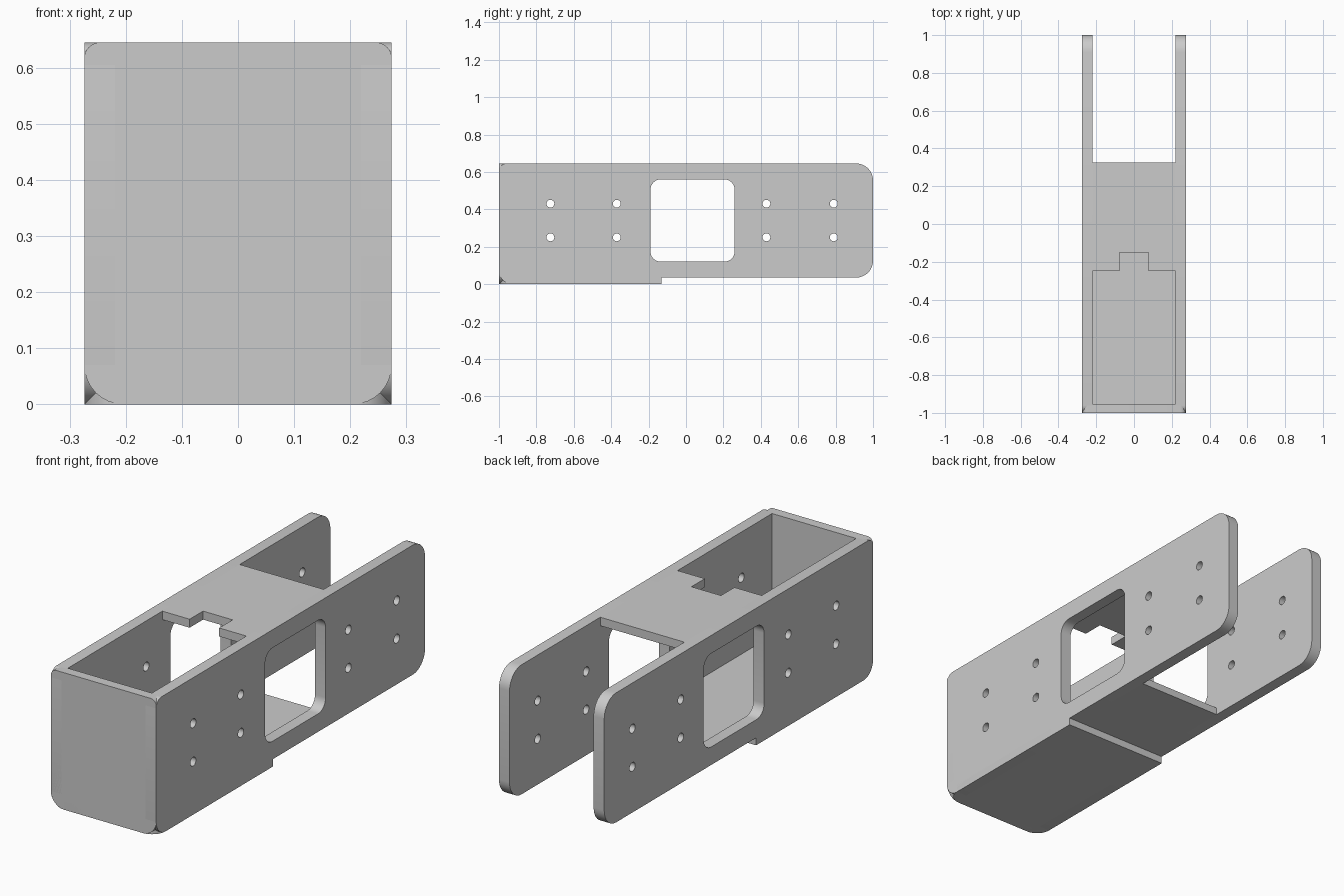
import bpy, bmesh, math
from mathutils import Matrix

cube = bpy.data.objects.get("Cube")
if cube:
    bpy.data.objects.remove(cube, do_unlink=True)

grey = bpy.data.materials.new("plain grey")
grey.use_nodes = True
COLOUR = (0.6, 0.6, 0.6, 1)
grey.diffuse_color = COLOUR
grey.node_tree.nodes["Principled BSDF"].inputs["Base Color"].default_value = COLOUR

W, T, H = 0.274, 0.055, 0.645   # half width, wall thickness, height
INNER = W - T
STEP = 0.035                    # height of the step under the body


def rounded(corners, steps=8):
    """Outline from (u, v, radius) corners, with an arc at each radius."""
    pts = []
    n = len(corners)
    for i, (u, v, r) in enumerate(corners):
        if r == 0:
            pts.append((u, v))
            continue
        def toward(c):
            du, dv = c[0] - u, c[1] - v
            d = math.hypot(du, dv)
            return du / d, dv / d
        a, b = toward(corners[i - 1]), toward(corners[(i + 1) % n])
        for k in range(steps + 1):
            t = math.pi / 2 * k / steps
            p, q = r * (1 - math.sin(t)), r * (1 - math.cos(t))
            pts.append((u + a[0] * p + b[0] * q, v + a[1] * p + b[1] * q))
    return pts


def circle(u, v, r, n=20):
    return [(u + r * math.cos(math.tau * k / n), v + r * math.sin(math.tau * k / n))
            for k in range(n)]


def rect(u0, u1, v0, v1, r=0):
    return rounded([(u0, v0, r), (u1, v0, r), (u1, v1, r), (u0, v1, r)])


def plate(name, loops, axis, lo, hi):
    """Flat sheet with holes, spanning lo to hi along the given axis."""
    curve = bpy.data.curves.new(name, "CURVE")
    curve.dimensions = "2D"
    curve.fill_mode = "BOTH"
    curve.extrude = (hi - lo) / 2
    for loop in loops:
        s = curve.splines.new("POLY")
        s.points.add(len(loop) - 1)
        s.use_cyclic_u = True
        for p, (u, v) in zip(s.points, loop):
            p.co = (u, v, 0, 1)
    tmp = bpy.data.objects.new(name + "_outline", curve)
    bpy.context.collection.objects.link(tmp)
    bpy.context.view_layer.update()
    graph = bpy.context.evaluated_depsgraph_get()
    mesh = bpy.data.meshes.new_from_object(tmp.evaluated_get(graph))
    bpy.data.objects.remove(tmp, do_unlink=True)
    mid = (lo + hi) / 2
    frames = {"x": ((0, 0, 1, mid), (1, 0, 0, 0), (0, 1, 0, 0), (0, 0, 0, 1)),
              "y": ((1, 0, 0, 0), (0, 0, -1, mid), (0, 1, 0, 0), (0, 0, 0, 1)),
              "z": ((1, 0, 0, 0), (0, 1, 0, 0), (0, 0, 1, mid), (0, 0, 0, 1))}
    mesh.transform(Matrix(frames[axis]))
    bm = bmesh.new()
    bm.from_mesh(mesh)
    bmesh.ops.remove_doubles(bm, verts=bm.verts, dist=0.0001)
    bmesh.ops.recalc_face_normals(bm, faces=bm.faces)
    bm.to_mesh(mesh)
    bm.free()
    mesh.materials.clear()
    mesh.materials.append(grey)
    obj = bpy.data.objects.new(name, mesh)
    bpy.context.collection.objects.link(obj)
    bpy.ops.object.select_all(action="DESELECT")
    obj.select_set(True)
    bpy.context.view_layer.objects.active = obj
    bpy.ops.object.shade_smooth_by_angle(angle=math.radians(30))
    return obj


# Side walls with a window and screw holes
side = [rounded([(-1, 0, 0.07), (-0.13, 0, 0), (-0.13, STEP, 0), (1, STEP, 0.09),
                 (1, H, 0.09), (-1, H, 0.04)]),
        rect(-0.19, 0.26, 0.12, 0.56, 0.055)]
side += [circle(y, z, 0.021) for y in (-0.725, -0.37, 0.43, 0.79) for z in (0.25, 0.43)]
plate("left_wall", side, "x", INNER, W)
plate("right_wall", side, "x", -W, -INNER)

# Front end plate
front = rounded([(-W, 0, 0.07), (W, 0, 0.07), (W, H, 0.028), (-W, H, 0.028)])
plate("front_plate", [front], "y", -1, -0.953)

# Top bridge with a notch in its front edge
N = 0.077
top = [(-INNER, -0.25), (-N, -0.25), (-N, -0.15), (N, -0.15), (N, -0.25),
       (INNER, -0.25), (INNER, 0.325), (-INNER, 0.325)]
plate("top_bridge", [top], "z", H - 0.04, H)

# Stepped floor
lower = rounded([(-W, -1, 0.07), (W, -1, 0.07), (W, -0.13, 0), (-W, -0.13, 0)])
plate("lower_floor", [lower], "z", 0, STEP + 0.005)
plate("upper_floor", [rect(-INNER, INNER, -0.953, 0.325)], "z", STEP, STEP * 2)
